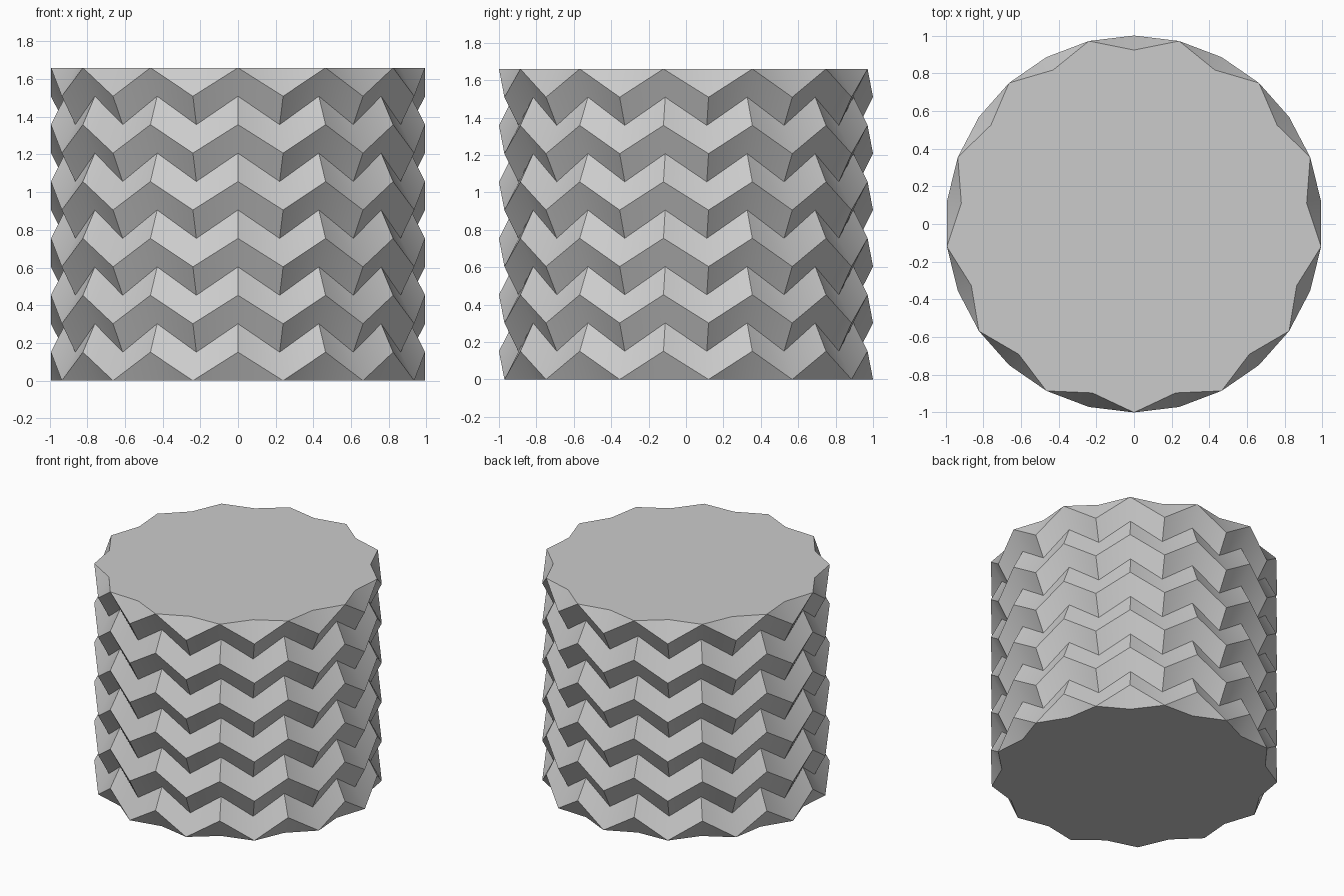
import bpy, bmesh, math

COLS, ROWS = 26, 11          # fold columns around, fold rows up
OUTER, INNER = 1.0, 0.923    # ridge and valley radii
HEIGHT = 1.66

cube = bpy.data.objects.get("Cube")
if cube:
    bpy.data.objects.remove(cube, do_unlink=True)

# Plain grey material
grey = bpy.data.materials.new("light_grey")
grey.use_nodes = True
colour = (0.6, 0.6, 0.6, 1)
grey.diffuse_color = colour
grey.node_tree.nodes["Principled BSDF"].inputs["Base Color"].default_value = colour

bm = bmesh.new()


def fold_point(col, row):
    """Ridge and valley points alternate like a checkerboard; row 0 is the top."""
    radius = INNER if (col + row) % 2 else OUTER
    a = 2 * math.pi * col / COLS - math.pi / 2
    z = HEIGHT * (1 - row / ROWS)
    return bm.verts.new((radius * math.cos(a), radius * math.sin(a), z))


grid = [[fold_point(c, r) for r in range(ROWS + 1)] for c in range(COLS)]

# Zigzag bands: each odd column sits one row lower than its even neighbours
for c in range(0, COLS, 2):
    peak = grid[c]
    for dip in (grid[c - 1], grid[c + 1]):
        bm.faces.new((peak[0], dip[1], dip[0]))
        for r in range(ROWS - 1):
            bm.faces.new((peak[r], peak[r + 1], dip[r + 2], dip[r + 1]))
        bm.faces.new((peak[ROWS - 1], peak[ROWS], dip[ROWS]))

# Flat end caps
for r in (0, ROWS):
    bm.faces.new([column[r] for column in grid])

bmesh.ops.recalc_face_normals(bm, faces=bm.faces[:])
mesh = bpy.data.meshes.new("folded_cylinder")
bm.to_mesh(mesh)
bm.free()
mesh.materials.append(grey)
cylinder = bpy.data.objects.new("folded_cylinder", mesh)
bpy.context.collection.objects.link(cylinder)

# Soften only the shallow inner folds
bpy.ops.object.select_all(action='DESELECT')
cylinder.select_set(True)
bpy.context.view_layer.objects.active = cylinder
bpy.ops.object.shade_smooth_by_angle(angle=math.radians(30))
